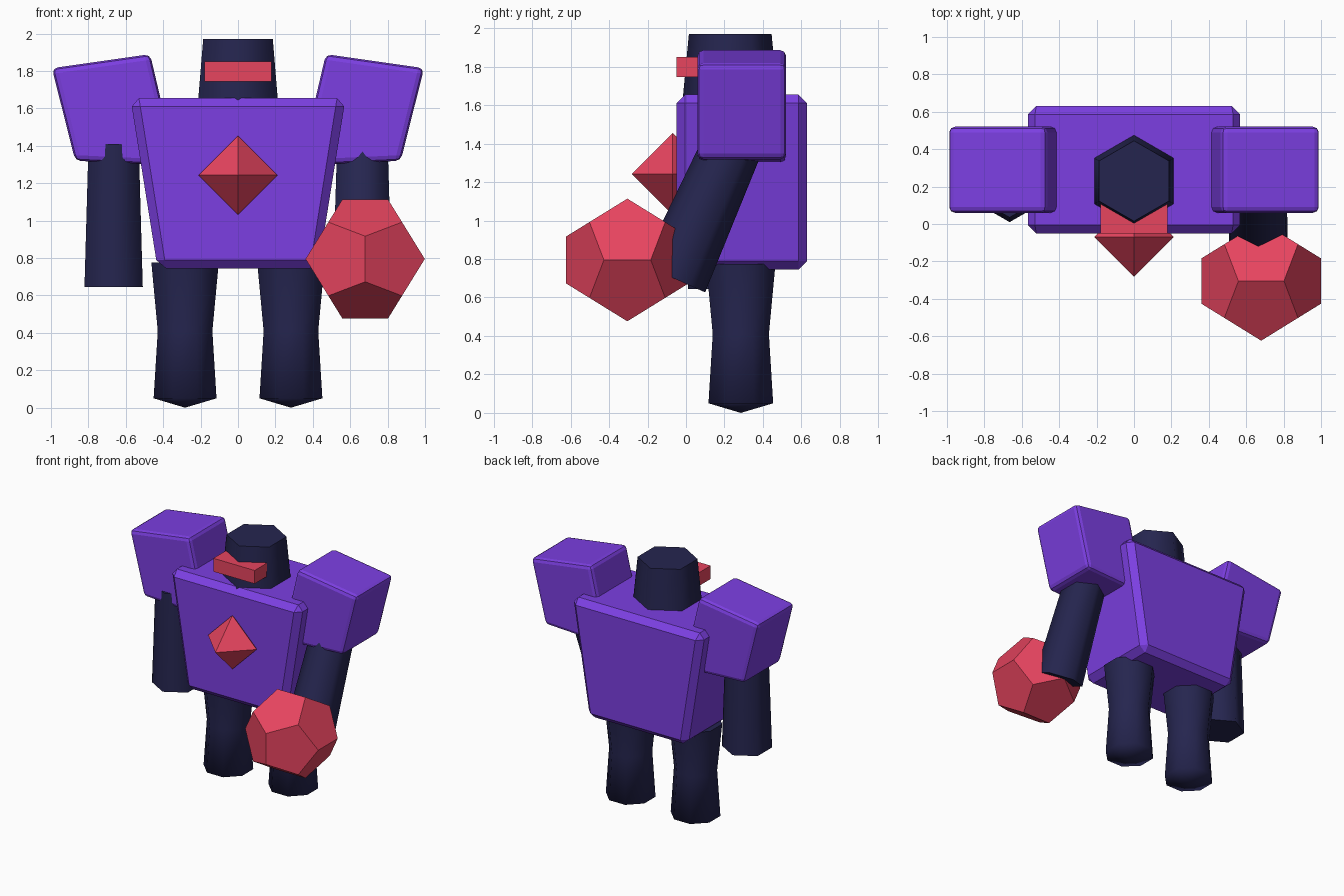
import bpy
import bmesh
from math import radians, cos, sin, pi, sqrt
from mathutils import Vector

cube = bpy.data.objects.get("Cube")
if cube:
    bpy.data.objects.remove(cube, do_unlink=True)


def material(name, hex_code):
    srgb = [int(hex_code[i:i + 2], 16) / 255 for i in (0, 2, 4)]
    rgba = [((c + 0.055) / 1.055) ** 2.4 for c in srgb] + [1]
    mat = bpy.data.materials.new(name)
    mat.use_nodes = True
    mat.diffuse_color = rgba
    mat.node_tree.nodes["Principled BSDF"].inputs["Base Color"].default_value = rgba
    return mat


purple = material("purple armour", "7c3fe2")
navy = material("dark navy", "25254f")
red = material("crystal red", "e94560")


def finish(bm, name, mat, location=(0, 0, 0), tilt=0, smooth=None):
    bmesh.ops.recalc_face_normals(bm, faces=bm.faces)
    mesh = bpy.data.meshes.new(name)
    bm.to_mesh(mesh)
    bm.free()
    mesh.materials.append(mat)
    obj = bpy.data.objects.new(name, mesh)
    bpy.context.collection.objects.link(obj)
    obj.location = location
    obj.rotation_euler.x = tilt
    if smooth:
        bpy.ops.object.select_all(action='DESELECT')
        obj.select_set(True)
        bpy.context.view_layer.objects.active = obj
        bpy.ops.object.shade_smooth_by_angle(angle=radians(smooth))
    return obj


def slab(name, outline, y_front, y_back, mat, bevel=0, segments=1):
    """Front outline in x and z, pushed back along y, with softened edges."""
    bm = bmesh.new()
    front = bm.faces.new([bm.verts.new((x, y_front, z)) for x, z in outline])
    back = bmesh.ops.extrude_face_region(bm, geom=[front])["geom"]
    moved = [v for v in back if isinstance(v, bmesh.types.BMVert)]
    bmesh.ops.translate(bm, verts=moved, vec=(0, y_back - y_front, 0))
    obj = finish(bm, name, mat)
    if bevel:
        mod = obj.modifiers.new("edge bevel", 'BEVEL')
        mod.width = bevel
        mod.segments = segments
    return obj


def limb(name, profile, sides, turn, location, tilt=0, tip=None, smooth=65):
    """Stack of polygon rings given as radius and height; optional bottom tip."""
    bm = bmesh.new()
    angles = [turn + 2 * pi * i / sides for i in range(sides)]
    rings = [[bm.verts.new((r * cos(a), r * sin(a), z)) for a in angles]
             for r, z in profile]
    for low, high in zip(rings, rings[1:]):
        for i in range(sides):
            j = (i + 1) % sides
            bm.faces.new((low[i], low[j], high[j], high[i]))
    bm.faces.new(rings[-1])
    bottom = bm.faces.new(rings[0])
    if tip is not None:
        point = bmesh.ops.poke(bm, faces=[bottom])["verts"][0]
        point.co.z = tip
    return finish(bm, name, mat=navy, location=location, tilt=tilt, smooth=smooth)


def crystal(name, points, location):
    """Flat-faced solid wrapped around a set of points."""
    bm = bmesh.new()
    for p in points:
        bm.verts.new(p)
    bmesh.ops.convex_hull(bm, input=bm.verts)
    bmesh.ops.dissolve_limit(bm, angle_limit=radians(2), verts=bm.verts, edges=bm.edges)
    return finish(bm, name, red, location)


# Torso and shoulder armour
slab("torso", [(-0.43, 0.745), (0.43, 0.745), (0.575, 1.655), (-0.575, 1.655)],
     -0.05, 0.63, purple, bevel=0.045)
pad = [(0.33, 1.295), (0.87, 1.32), (0.995, 1.815), (0.47, 1.89)]
for side, label in ((1, "left"), (-1, "right")):
    slab(label + "_shoulder", [(side * x, z) for x, z in pad],
         0.06, 0.52, purple, bevel=0.03, segments=2)

# Head with visor
limb("head", [(0.25, 1.6), (0.215, 1.97)], 6, pi / 2, (0, 0.23, 0))
slab("visor", [(-0.18, 1.745), (0.18, 1.745), (0.18, 1.85), (-0.18, 1.85)],
     -0.05, 0.15, red)

# Arms: the left one swings forward to hold the weapon
arm = [(0.18, 0), (0.155, 0.765)]
limb("right_arm", arm, 6, pi / 2, (-0.665, 0.19, 0.645))
limb("left_arm", arm, 6, pi / 2, (0.665, -0.065, 0.70), tilt=radians(-24))

# Legs with pointed soles
leg = [(0.182, 0.05), (0.158, 0.41), (0.195, 0.775)]
for side, label in ((1, "left"), (-1, "right")):
    limb(label + "_leg", leg, 8, pi / 8, (side * 0.283, 0.285, 0), tip=0, smooth=80)

# Chest gem: octahedron
axes = [Vector(a) for a in ((1, 0, 0), (0, 1, 0), (0, 0, 1))]
crystal("chest_gem", [a * s * 0.212 for a in axes for s in (1, -1)], (0, -0.07, 1.243))

# Fist weapon: dodecahedron
phi = (1 + sqrt(5)) / 2
signs = (1, -1)
corners = [Vector((a, b, c)) for a in signs for b in signs for c in signs]
for a in signs:
    for b in signs:
        u, v = a / phi, b * phi
        corners += [Vector((u, 0, v)), Vector((0, v, u)), Vector((v, u, 0))]
crystal("fist_crystal", [p * 0.197 for p in corners], (0.68, -0.305, 0.795))
